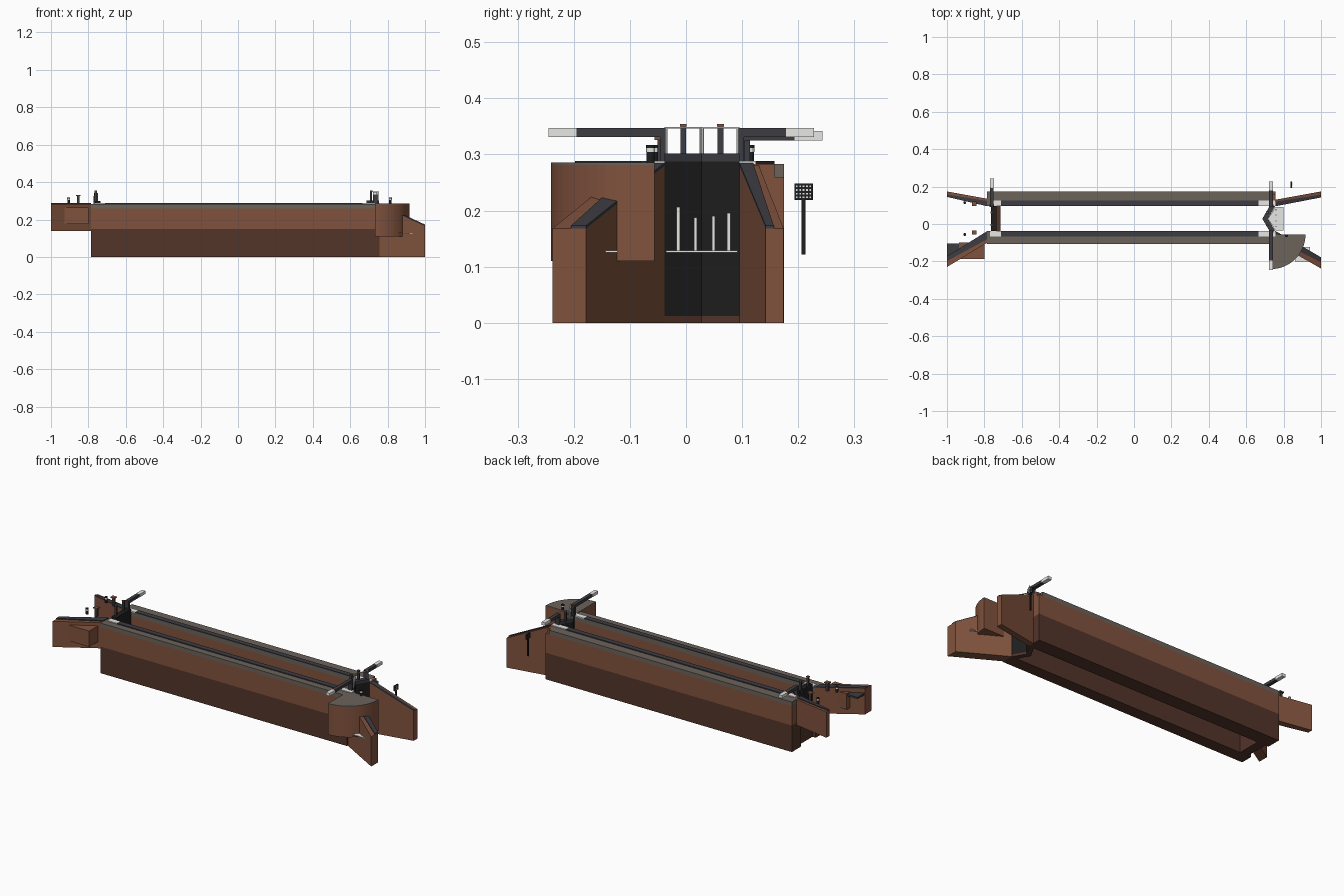
import bpy, math

if "Cube" in bpy.data.objects:
    bpy.data.objects.remove(bpy.data.objects["Cube"], do_unlink=True)


def material(name, r, g, b):
    m = bpy.data.materials.new(name)
    m.use_nodes = True
    m.diffuse_color = (r, g, b, 1)
    m.node_tree.nodes["Principled BSDF"].inputs["Base Color"].default_value = (r, g, b, 1)
    return m


BRICK = material("brick", .22, .086, .048)
DAMP = material("dark_damp_brick", .085, .035, .023)
STONE = material("grey_stone", .15, .125, .105)
SLATE = material("dark_coping", .045, .045, .055)
BLACK = material("black_timber", .013, .013, .013)
WHITE = material("white_paint", .8, .8, .78)


def mesh_object(name, verts, faces, mat):
    me = bpy.data.meshes.new(name)
    me.from_pydata(verts, [], faces)
    me.materials.append(mat)
    ob = bpy.data.objects.new(name, me)
    bpy.context.collection.objects.link(ob)
    return ob


def prism(name, outline, bottom, top, mat):
    """Upright prism; bottom and top are a height or one height per corner."""
    n = len(outline)
    heights = [h if isinstance(h, (list, tuple)) else [h] * n for h in (bottom, top)]
    if sum(outline[i][0] * outline[(i + 1) % n][1] - outline[(i + 1) % n][0] * outline[i][1]
           for i in range(n)) < 0:
        outline, heights = outline[::-1], [list(h)[::-1] for h in heights]
    verts = [(x, y, z) for hs in heights for (x, y), z in zip(outline, hs)]
    faces = [list(range(n))[::-1], list(range(n, 2 * n))]
    faces += [(i, (i + 1) % n, (i + 1) % n + n, i + n) for i in range(n)]
    return mesh_object(name, verts, faces, mat)


def box(name, x, y, z, mat):
    return prism(name, [(x[0], y[0]), (x[1], y[0]), (x[1], y[1]), (x[0], y[1])], z[0], z[1], mat)


def post(name, x, y, z0, z1, r, mat, sides=12):
    ring = [(x + r * math.cos(i * math.tau / sides), y + r * math.sin(i * math.tau / sides))
            for i in range(sides)]
    return prism(name, ring, z0, z1, mat)


def lerp(a, b, t):
    return tuple(p + (q - p) * t for p, q in zip(a, b))


TOP = .283
MID = .028        # chamber centre line
LEFT, PIER, RIGHT = -.785, .735, .757


# Chamber walls: damp lower half, dry upper half, and copings
def wall(name, inner, outer):
    slab = sorted((inner, outer))
    lip = inner + math.copysign(.03, outer - inner)
    edge = sorted((inner, lip))
    box(name + "_lower_wall", (LEFT, RIGHT), slab, (0, .15), DAMP)
    box(name + "_upper_wall", (LEFT, RIGHT), slab, (.15, .26), BRICK)
    box(name + "_stone_coping", (LEFT, PIER), slab, (.26, TOP), STONE)
    box(name + "_pier", (PIER, RIGHT), sorted((inner, inner + (outer - inner) * .78)),
        (.26, TOP), BRICK)
    box(name + "_dark_edge", (-.71, .665), edge, (TOP, .288), SLATE)
    for end, x in (("upper", (-.77, -.71)), ("lower", (.665, RIGHT))):
        box(f"{name}_{end}_white_edge", x, edge, (TOP, .288), WHITE)


wall("front", -.038, -.106)
wall("back", .095, .175)


# Splayed wing walls with a dark coping along the inner side
def wing(name, inner0, inner1, outer1, outer0, base, z0, z1):
    prism(name + "_wing", [inner0, inner1, outer1, outer0], base, [z0, z1, z1, z0], BRICK)
    strip = [inner0, inner1, lerp(inner1, outer1, .45), lerp(inner0, outer0, .7)]
    prism(name + "_wing_coping", strip, [z0, z1, z1, z0],
          [z + .005 for z in (z0, z1, z1, z0)], SLATE)


wing("lower_front", (RIGHT, -.038), (1, -.178), (1, -.238), (RIGHT, -.1), 0, .28, .168)
wing("lower_back", (RIGHT, .095), (1, .142), (1, .174), (RIGHT, .13), 0, .28, .168)
wing("upper_front", (LEFT, -.038), (-1, -.172), (-1, -.23), (LEFT, -.1), .138, TOP, TOP)
wing("upper_back", (LEFT, .095), (-1, .145), (-1, .174), (LEFT, .135), .138, TOP, TOP)
prism("upper_corner_slab", [(-1, -.105), (-.89, -.105), (-1, -.178)], .25, .26, SLATE)
box("side_block", (-.935, -.8), (-.187, -.1), (.175, .265), BRICK)

# Quarter round landing
cx, cy, radius = .732, -.056, .185
sector = [(cx, cy)] + [(cx + radius * math.cos(a), cy - radius * math.sin(a))
                       for a in (i * math.pi / 32 for i in range(17))]
prism("round_landing", sector, .11, .281, BRICK)
prism("round_landing_top", sector, .281, .286, STONE)
box("side_step", (.86, .94), (-.2, -.122), (.125, .129), WHITE)


# Balance beam with a white end, carried on a heel post
def beam(name, x, y_in, y_out, z):
    step = math.copysign(.05, y_out - y_in)
    box(name + "_beam", (x - .01, x + .01), sorted((y_in, y_out - step)), (z, z + .016), SLATE)
    box(name + "_beam_end", (x - .011, x + .011), sorted((y_out - step, y_out)),
        (z, z + .0165), WHITE)
    box(name + "_heel_post", (x - .012, x + .012), sorted((y_in, y_in + step * .25)),
        (.28, z + .002), SLATE)


# Lower mitre gates, meeting at a point toward the chamber
for name, y0, sign, tip in (("front", -.038, -1, -.245), ("back", .095, 1, .228)):
    leaf = [(.725, y0), (.686, MID), (.716, MID), (.755, y0)]
    prism(name + "_gate_sill", leaf, 0, .012, DAMP)
    prism(name + "_gate_leaf", leaf, .012, .287, BLACK)
    prism(name + "_gate_top_rail", leaf, .287, .302, SLATE)
    beam(name + "_gate", .733, y0 - sign * .004, tip, .331)
    # Handrail and paddle gear
    rail = [(x + .024, y) for x, y in leaf[:2]]
    for i, t in enumerate((.04, .97)):
        post(f"{name}_rail_post_{i}", *lerp(*rail, t), .29, .348, .0025, WHITE, 6)
    bar = [rail[0], rail[1], (rail[1][0] + .004, MID), (rail[0][0] + .004, y0)]
    prism(name + "_handrail", bar, .346, .349, WHITE)
    gx, gy = lerp(leaf[0], leaf[1], .5)
    for end, x in (("lower", gx), ("upper", -.766)):
        box(f"{name}_{end}_paddle_post", (x, x + .012), (gy - .005, gy + .005), (.29, .35), SLATE)
        box(f"{name}_{end}_paddle_cap", (x - .001, x + .013), (gy - .006, gy + .006),
            (.35, .354), BRICK)

# Platform and upright white bars below the lower gates
platform = [(.757, -.036), (.8, -.036), (.8, .092), (.757, .092), (.717, MID)]
prism("lower_platform", platform, .125, .129, WHITE)
for i, (y, z) in enumerate(((-.014, .206), (.017, .188), (.049, .19), (.076, .196))):
    box(f"white_bar_{i}", (.757, .763), (y - .003, y + .003), (.129, z), WHITE)

# Upper gate on its sill
box("upper_sill", (-.765, -.715), (-.038, .095), (0, .138), DAMP)
box("upper_gate", (-.765, -.735), (-.038, .095), (.138, .3), BLACK)
box("upper_gate_step", (-.735, -.715), (-.038, .095), (.138, .15), DAMP)
beam("upper_gate", -.76, .092, .243, .325)

# Mooring bollards with a white band
for name, x, y in (("upper_front", -.905, -.056), ("upper_back", -.905, .114),
                   ("lower_front", .815, -.063)):
    post(name + "_bollard", x, y, .283, .304, .007, BLACK)
    post(name + "_bollard_band", x, y, .304, .311, .008, WHITE)
    post(name + "_bollard_cap", x, y, .311, .317, .008, BLACK)

# Ground paddle stands
for side, y in (("front", -.045), ("back", .108)):
    box(side + "_paddle_stand", (-.861, -.847), (y - .006, y + .006), (.28, .326), SLATE)
    box(side + "_paddle_stand_cap", (-.867, -.841), (y - .011, y + .011), (.326, .332), BRICK)

# Notice board on a post, with rows of pale marks
box("notice_post", (.838, .846), (.206, .213), (.122, .22), BLACK)
box("notice_board", (.838, .846), (.193, .226), (.219, .248), BLACK)
for row in range(4):
    for col in range(5):
        y, z = .196 + col * .006, .222 + row * .0065
        box(f"notice_mark_{row}_{col}", (.846, .847), (y, y + .003), (z, z + .003), WHITE)
